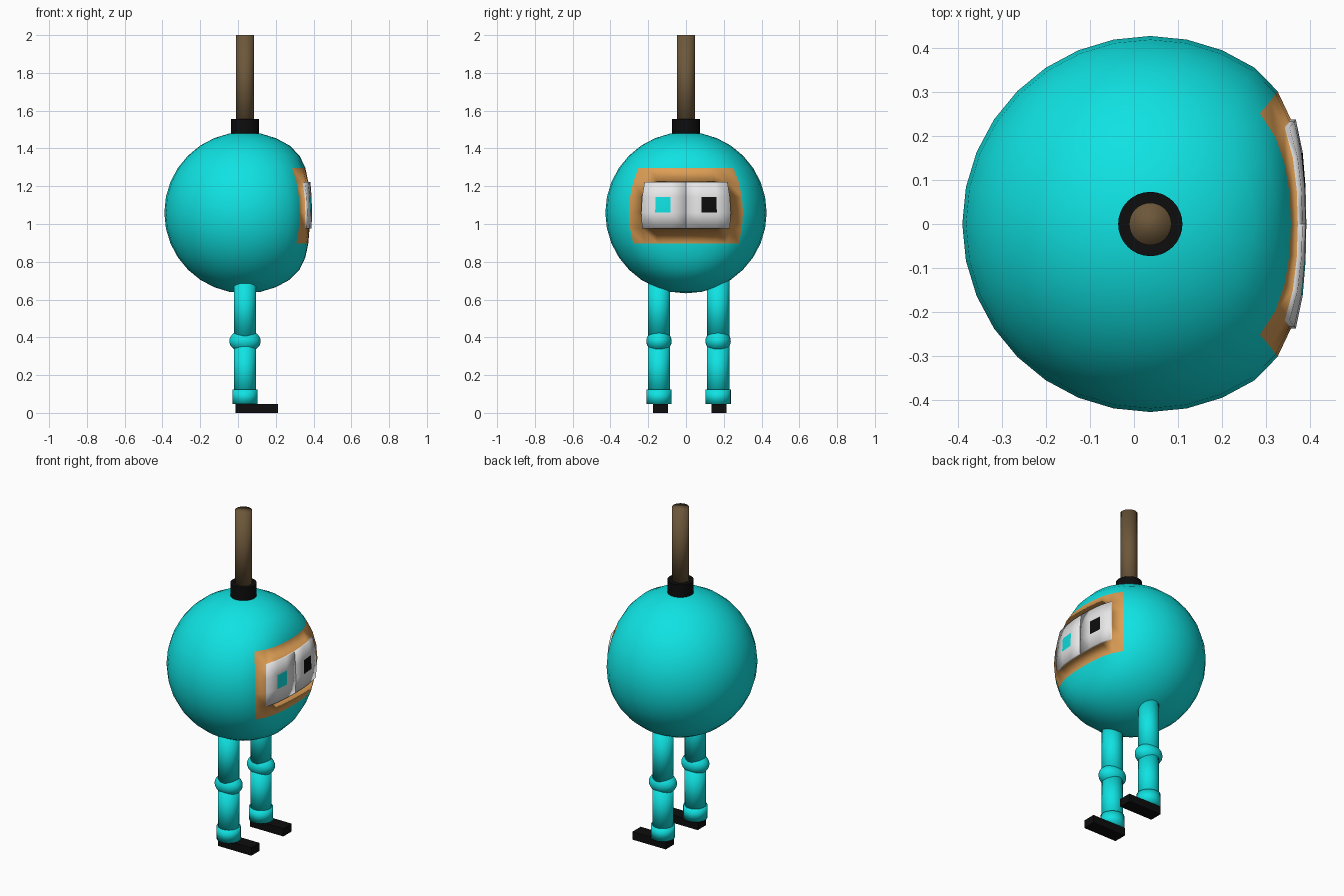
import bpy, bmesh
from math import atan2, asin, degrees

cube = bpy.data.objects.get("Cube")
if cube:
    bpy.data.objects.remove(cube, do_unlink=True)

CX = 0.037      # common axis of body, legs and pole
BODY_Z = 1.06
BODY_R = 0.427


def material(name, rgb):
    m = bpy.data.materials.new(name)
    m.use_nodes = True
    m.diffuse_color = (*rgb, 1)
    bsdf = m.node_tree.nodes["Principled BSDF"]
    bsdf.inputs["Base Color"].default_value = (*rgb, 1)
    bsdf.inputs["Roughness"].default_value = 0.6
    return m


TURQUOISE = material("turquoise", (0.005, 0.76, 0.76))
ORANGE = material("orange", (0.72, 0.34, 0.09))
WHITE = material("white", (0.8, 0.8, 0.8))
BLACK = material("black", (0.004, 0.004, 0.004))
BROWN = material("brown", (0.15, 0.095, 0.042))


def finish(name, bm, mats, loc, smooth=True):
    mesh = bpy.data.meshes.new(name)
    for f in bm.faces:
        f.smooth = smooth
    bm.to_mesh(mesh)
    bm.free()
    for m in mats:
        mesh.materials.append(m)
    obj = bpy.data.objects.new(name, mesh)
    obj.location = loc
    bpy.context.collection.objects.link(obj)
    return obj


def cylinder(name, mat, radius, z0, z1, y=0.0, smooth=True):
    bm = bmesh.new()
    bmesh.ops.create_cone(bm, cap_ends=True, segments=32, radius1=radius,
                          radius2=radius, depth=z1 - z0)
    return finish(name, bm, [mat], (CX, y, (z0 + z1) / 2), smooth)


def ellipsoid(name, mat, size, loc):
    bm = bmesh.new()
    bmesh.ops.create_uvsphere(bm, u_segments=32, v_segments=16, radius=1)
    bmesh.ops.scale(bm, vec=size, verts=bm.verts)
    return finish(name, bm, [mat], loc)


def box(name, mat, size, loc):
    bm = bmesh.new()
    bmesh.ops.create_cube(bm, size=1)
    bmesh.ops.scale(bm, vec=size, verts=bm.verts)
    return finish(name, bm, [mat], loc, smooth=False)


def make_body():
    """Ball with a flattened face patch and two raised square eyes."""
    bm = bmesh.new()
    bmesh.ops.create_uvsphere(bm, u_segments=32, v_segments=16, radius=BODY_R)
    step = 360 / 32
    eyes = {-1: [], 1: []}
    # Colour the grid cells of the ball by column and row
    for f in bm.faces:
        c = f.calc_center_median()
        col = degrees(atan2(c.y, c.x)) / step
        row = degrees(asin(c.z / c.length)) / step
        if abs(col) < 4 and -2 < row < 3:
            f.material_index = 1
        if abs(col) < 3 and -1 < row < 2:
            f.material_index = 2
            eyes[1 if col > 0 else -1].append(f)
            if 1 < abs(col) < 2 and 0 < row < 1:
                f.material_index = 3 if col > 0 else 0
    # Flatten the side that carries the face
    for v in bm.verts:
        t = v.co.x - 0.22
        if t > 0:
            v.co.x = 0.22 + t - 1.95 * t * t
    # Raise each eye
    for faces in eyes.values():
        geom = bmesh.ops.extrude_face_region(bm, geom=faces)["geom"]
        verts = [g for g in geom if isinstance(g, bmesh.types.BMVert)]
        caps = {g for g in geom if isinstance(g, bmesh.types.BMFace)}
        bmesh.ops.translate(bm, vec=(0.011, 0, 0), verts=verts)
        for v in verts:
            for f in v.link_faces:
                if f not in caps:
                    f.material_index = 2
    finish("body", bm, [TURQUOISE, ORANGE, WHITE, BLACK], (CX, 0, BODY_Z))


make_body()

# Pole and collar on top
cylinder("collar", BLACK, 0.073, 1.48, 1.557, smooth=False)
cylinder("pole", BROWN, 0.048, 1.5, 2.0)

# Legs
for side, y, foot_y in (("front", -0.143, -0.135), ("back", 0.17, 0.174)):
    cylinder(side + "_upper_leg", TURQUOISE, 0.059, 0.39, 0.72, y)
    ellipsoid(side + "_knee", TURQUOISE, (0.083, 0.067, 0.06), (CX, y, 0.38))
    cylinder(side + "_lower_leg", TURQUOISE, 0.059, 0.08, 0.37, y)
    cylinder(side + "_ankle", TURQUOISE, 0.067, 0.048, 0.124, y)
    box(side + "_foot", BLACK, (0.226, 0.08, 0.048), (0.1, foot_y, 0.024))
